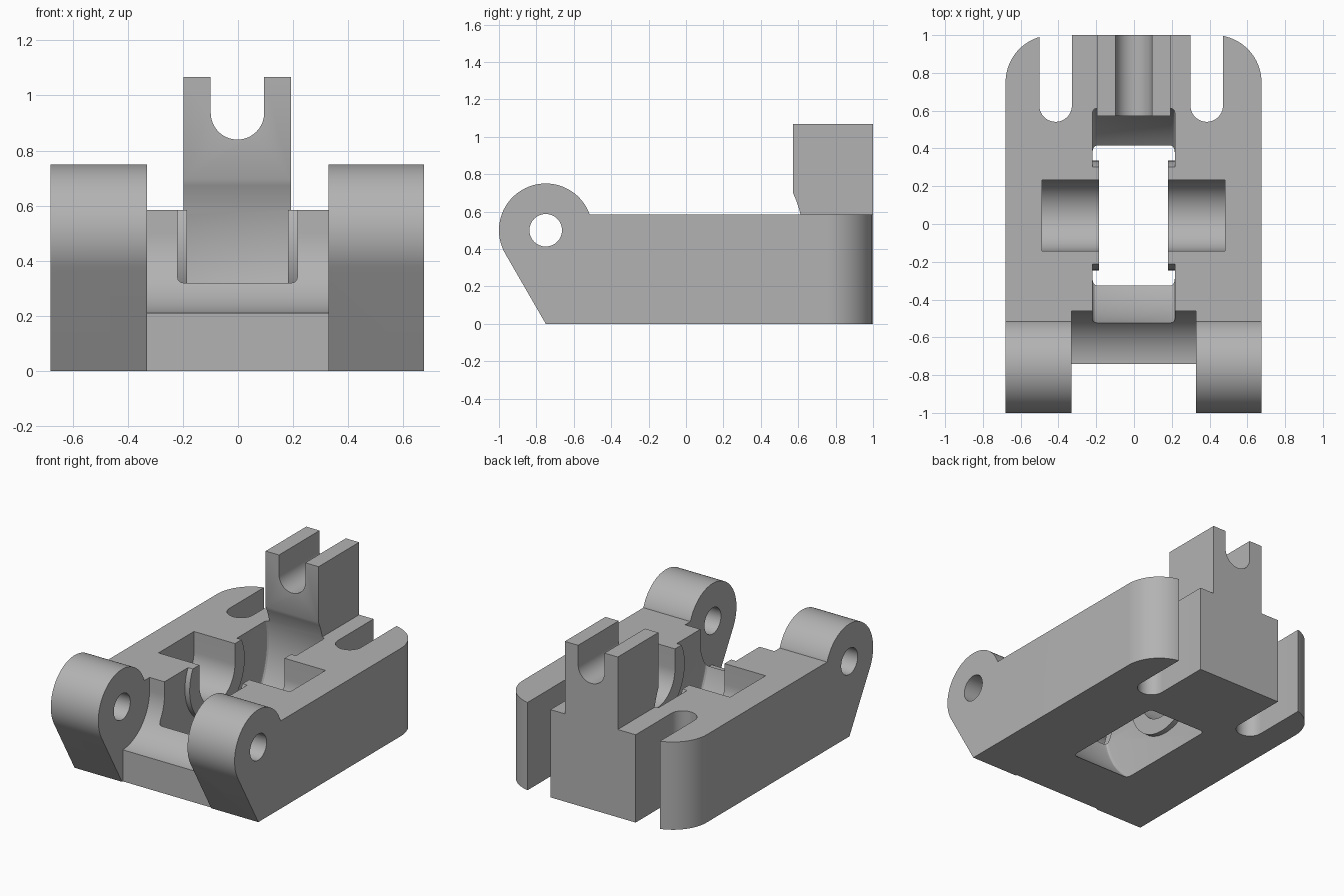
import bpy, bmesh
from math import sin, cos, radians

cube = bpy.data.objects.get("Cube")
if cube:
    bpy.data.objects.remove(cube, do_unlink=True)

grey = bpy.data.materials.new("plain grey")
grey.use_nodes = True
grey.diffuse_color = (0.45, 0.45, 0.45, 1)
grey.node_tree.nodes["Principled BSDF"].inputs["Base Color"].default_value = (0.45, 0.45, 0.45, 1)


def arc(cx, cy, r, start, end, steps=32):
    angles = [radians(start + (end - start) * i / steps) for i in range(steps + 1)]
    return [(cx + r * cos(a), cy + r * sin(a)) for a in angles]


def circle(cx, cy, r, steps=64):
    return arc(cx, cy, r, 0, 360, steps)[:-1]


def u_shape(cx, cy, r, top):
    """Round-bottomed slot outline, open towards the top."""
    return arc(cx, cy, r, 180, 360) + [(cx + r, top), (cx - r, top)]


def box(a0, a1, b0, b1):
    return [(a0, b0), (a1, b0), (a1, b1), (a0, b1)]


def prism(name, outline, axis, lo, hi, rim_bevel=0):
    """Extrude an outline along an axis, with optional rounded rims."""
    place = {"x": lambda a, b, t: (t, a, b),
             "y": lambda a, b, t: (a, t, b),
             "z": lambda a, b, t: (a, b, t)}[axis]
    bm = bmesh.new()
    ends = [[bm.verts.new(place(a, b, t)) for a, b in outline] for t in (lo, hi)]
    caps = [bm.faces.new(e) for e in ends]
    n = len(outline)
    for i in range(n):
        j = (i + 1) % n
        bm.faces.new((ends[0][i], ends[0][j], ends[1][j], ends[1][i]))
    bmesh.ops.recalc_face_normals(bm, faces=bm.faces)
    if rim_bevel:
        rims = list({e for f in caps for e in f.edges})
        bmesh.ops.bevel(bm, geom=rims, offset=rim_bevel, segments=3,
                        profile=0.5, affect="EDGES")
    mesh = bpy.data.meshes.new(name)
    bm.to_mesh(mesh)
    bm.free()
    mesh.materials.append(grey)
    ob = bpy.data.objects.new(name, mesh)
    bpy.context.collection.objects.link(ob)
    return ob


def combine(target, tool, operation="DIFFERENCE"):
    """Apply a boolean and discard the tool."""
    mod = target.modifiers.new("boolean", "BOOLEAN")
    mod.operation, mod.object, mod.solver = operation, tool, "EXACT"
    graph = bpy.context.evaluated_depsgraph_get()
    graph.update()
    mesh = bpy.data.meshes.new_from_object(target.evaluated_get(graph))
    target.modifiers.clear()
    target.data = mesh
    bpy.data.objects.remove(tool, do_unlink=True)


# Key dimensions: hinge axis, rotor axis, body extents
HY, HZ = -0.75, 0.5
RY, RZ = 0.045, 0.45
LEFT, RIGHT, TOP = 0.675, -0.68, 0.585

# Body with hinge ears, drawn from the side
side = [(HY, 0), (1, 0), (1, TOP), (-0.515, TOP)]
side += arc(HY, HZ, 0.25, 20, 210, 48)
body = prism("bracket_body", side, "x", RIGHT, LEFT)

# Rounded back corners
for name, edge, s in (("left", LEFT, 1), ("right", RIGHT, -1)):
    r = 0.25
    cx = edge - s * r
    curve = [(cx + s * (x - cx), y) for x, y in arc(cx, 1 - r, r, 0, 90, 24)]
    outer = [(cx, 1.1), (edge + s * 0.1, 1.1), (edge + s * 0.1, 1 - r)]
    combine(body, prism(name + "_corner_cut", curve + outer, "z", -0.1, 0.8))

# Open slots at the back
for cx in (-0.415, 0.385):
    combine(body, prism("back_slot_cut", u_shape(cx, 0.627, 0.086, 1.2), "z", -0.1, 0.8))

# Gap between the hinge ears
combine(body, prism("front_face_cut", box(-1.2, HY + 0.008, -0.1, 1), "x", -0.33, 0.328))
gap = arc(HY, HZ, 0.29, 270, 360) + [(HY + 0.29, 1), (-1.2, 1), (-1.2, HZ - 0.29)]
combine(body, prism("ear_gap_cut", gap, "x", -0.33, 0.328))

# Hinge pin hole
combine(body, prism("pin_hole_cut", circle(HY, HZ, 0.087), "x", -1, 1))

# Upright post with a fork in its top
post = prism("fork_post", box(-0.197, 0.193, 0.3, 1.068), "y", 0.573, 1)
combine(post, prism("fork_cut", u_shape(-0.002, 0.937, 0.097, 1.3), "y", 0.4, 1.2))
combine(body, post, "UNION")

# Round rotor pocket that leaves a raised boss on each wall
rotor = prism("rotor_cut", circle(RY, RZ, 0.583, 128), "x", -0.22, 0.216, 0.022)
for lo, hi in ((-0.4, -0.185), (0.181, 0.4)):
    combine(rotor, prism("boss", circle(RY, RZ, 0.29), "x", lo, hi))
combine(body, rotor)

# Axle recess, open at the top
combine(body, prism("axle_cut", u_shape(RY, RZ, 0.187, 1), "x", -0.487, 0.483))

# Smooth curved faces, keep hard edges
bpy.ops.object.select_all(action="DESELECT")
body.select_set(True)
bpy.context.view_layer.objects.active = body
bpy.ops.object.shade_smooth_by_angle(angle=radians(25))
